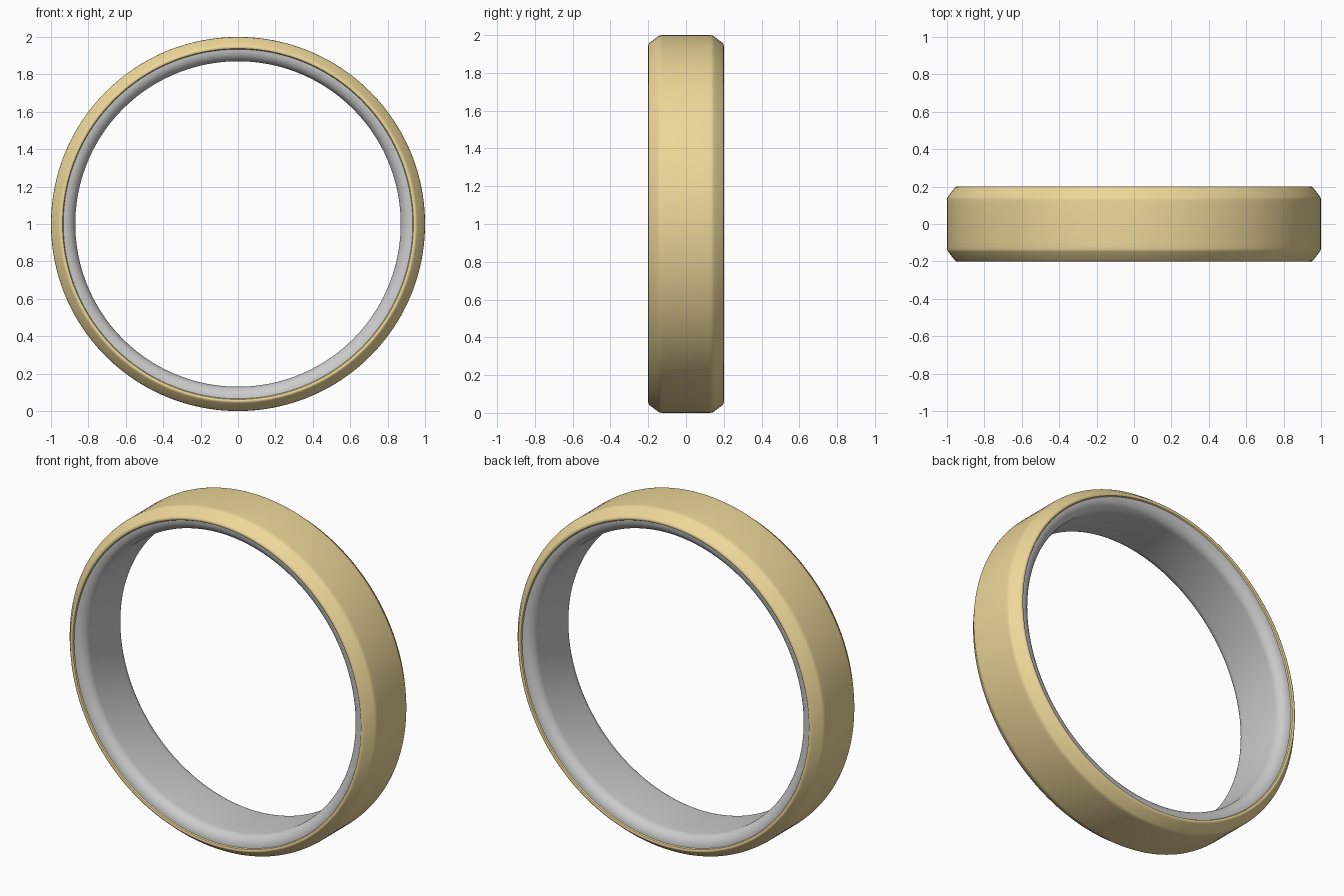
import bpy, bmesh, math

if "Cube" in bpy.data.objects:
    bpy.data.objects.remove(bpy.data.objects["Cube"])

SEG = 160


def material(name, color):
    m = bpy.data.materials.new(name)
    m.diffuse_color = color
    m.use_nodes = True
    m.node_tree.nodes["Principled BSDF"].inputs["Base Color"].default_value = m.diffuse_color
    return m


def lathe(name, profile, mat=None):
    """Spin a (y, radius) profile around the y axis, centred at z = 1."""
    bm = bmesh.new()
    rings = []
    for i in range(SEG):
        a = 2 * math.pi * i / SEG
        rings.append([bm.verts.new((r * math.cos(a), y, 1 + r * math.sin(a)))
                      for y, r in profile])
    for i in range(SEG):
        p, q = rings[i], rings[(i + 1) % SEG]
        for j in range(len(profile) - 1):
            bm.faces.new((p[j], q[j], q[j + 1], p[j + 1]))
    mesh = bpy.data.meshes.new(name)
    bm.to_mesh(mesh)
    bm.free()
    obj = bpy.data.objects.new(name, mesh)
    bpy.context.collection.objects.link(obj)
    if mat:
        mesh.materials.append(mat)
    bpy.ops.object.select_all(action='DESELECT')
    obj.select_set(True)
    bpy.context.view_layer.objects.active = obj
    bpy.ops.object.shade_smooth_by_angle(angle=math.radians(35))
    return obj


def mirrored(half):
    return half + [(-y, r) for y, r in reversed(half)]


gold = material("gold", (0.85, 0.68, 0.32, 1))

# Chamfered gold outer band with softened edges
outer_half = [(0.19, 0.934), (0.197, 0.938), (0.2, 0.945), (0.199, 0.952),
              (0.194, 0.958), (0.148, 0.993), (0.142, 0.997), (0.133, 0.999),
              (0.12, 1.0)]
lathe("outer_band", mirrored(outer_half), gold)

# Grey lining with rounded comfort-fit edges
inner_half = []
for k in range(9):
    t = math.pi / 2 * k / 8
    inner_half.append((-0.13 - 0.06 * math.cos(t), 0.934 - 0.064 * math.sin(t)))
lathe("inner_lining", mirrored(inner_half))
